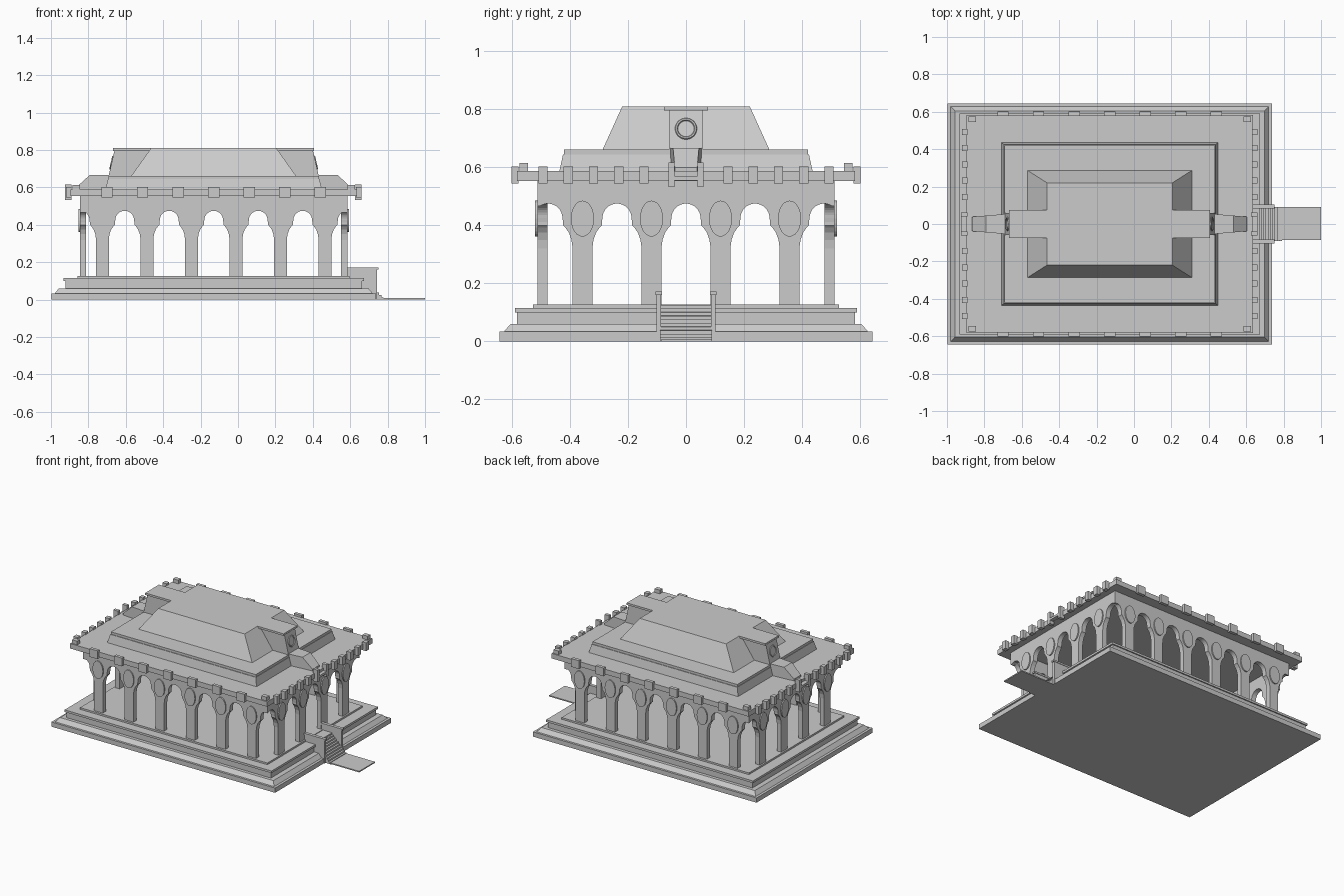
import bpy, bmesh
from math import sin, cos, pi, radians

if "Cube" in bpy.data.objects:
    bpy.data.objects.remove(bpy.data.objects["Cube"])

CX = -0.13                      # pavilion centre in x
HX, HY, T = 0.716, 0.512, 0.034  # arcade half sizes and wall thickness


def finish(name, bm):
    bmesh.ops.recalc_face_normals(bm, faces=bm.faces)
    me = bpy.data.meshes.new(name)
    bm.to_mesh(me)
    bm.free()
    ob = bpy.data.objects.new(name, me)
    bpy.context.collection.objects.link(ob)
    return ob


def frustum(name, hx0, hy0, z0, hx1, hy1, z1, cx=CX, cy=0):
    bm = bmesh.new()
    bmesh.ops.create_cube(bm, size=2)
    for v in bm.verts:
        hx, hy, z = (hx1, hy1, z1) if v.co.z > 0 else (hx0, hy0, z0)
        v.co = (cx + v.co.x * hx, cy + v.co.y * hy, z)
    return finish(name, bm)


def box(name, x0, x1, y0, y1, z0, z1):
    hx, hy = (x1 - x0) / 2, (y1 - y0) / 2
    return frustum(name, hx, hy, z0, hx, hy, z1, (x0 + x1) / 2, (y0 + y1) / 2)


def prism(name, pts, axis, a, b):
    """Extrude a (horizontal, z) outline along x or y from a to b."""
    bm = bmesh.new()
    put = (lambda p, d: (p[0], d, p[1])) if axis == 'y' else (lambda p, d: (d, p[0], p[1]))
    f = bm.faces.new([bm.verts.new(put(p, a)) for p in pts])
    ext = bmesh.ops.extrude_face_region(bm, geom=[f])
    for v in ext['geom']:
        if isinstance(v, bmesh.types.BMVert):
            if axis == 'y':
                v.co.y = b
            else:
                v.co.x = b
    bmesh.ops.triangulate(bm, faces=[f for f in bm.faces if len(f.verts) > 4])
    return finish(name, bm)


# stepped plinth
frustum("plinth_base", 0.868, 0.643, 0, 0.868, 0.643, 0.033)
frustum("plinth_slope", 0.85, 0.628, 0.033, 0.828, 0.605, 0.06)
frustum("plinth_wall", 0.793, 0.582, 0.06, 0.793, 0.582, 0.10)
frustum("plinth_cap", 0.803, 0.59, 0.10, 0.803, 0.59, 0.115)
frustum("floor", 0.727, 0.527, 0.115, 0.727, 0.527, 0.127)

# arcade walls with cusped arches
PITCH, ZB, ZT = 0.238, 0.125, 0.56
HALF = [(0.085, ZB), (0.085, 0.32), (0.081, 0.35), (0.072, 0.375), (0.06, 0.392), (0.052, 0.40), (0.052, 0.412)]
HALF += [(0.05 * cos(t * pi / 16), 0.425 + 0.05 * sin(t * pi / 16)) for t in range(9)]
ARCH = HALF + [(-u, z) for u, z in HALF[-2::-1]]


def arcade_outline(centres, end):
    run = [(c + u, z) for c in sorted(centres, reverse=True) for u, z in ARCH if abs(c + u) < end - 0.001]
    return [(-end, ZT), (end, ZT), (end, run[0][1])] + run + [(-end, run[-1][1])]


long_side = [(u + CX, z) for u, z in arcade_outline([PITCH * k for k in range(-3, 4)], HX)]
short_side = arcade_outline([PITCH * k for k in range(-2, 3)], HY)
for s, tag in ((-1, "a"), (1, "b")):
    prism("long_arcade_" + tag, long_side, 'y', s * HY, s * (HY - T))
    prism("short_arcade_" + tag, short_side, 'x', CX + s * HX, CX + s * (HX - T))

# oval medallions above each column
oval = [(0.04 * cos(k * pi / 12), 0.423 + 0.062 * sin(k * pi / 12)) for k in range(24)]
for s in (-1, 1):
    for k in range(6):
        x = CX + (k - 2.5) * PITCH
        prism("medallion_long", [(x + u, z) for u, z in oval], 'y', s * (HY - 0.01), s * (HY + 0.008))
    for k in range(4):
        y = (k - 1.5) * PITCH
        prism("medallion_short", [(y + u, z) for u, z in oval], 'x',
              CX + s * (HX - 0.01), CX + s * (HX + 0.008))

# eaves slab and edge blocks
EX, EY = 0.765, 0.583
frustum("eaves", EX, EY, 0.553, EX, EY, 0.588)
for s in (-1, 1):
    for k in range(-3, 4):
        x = CX + 0.19 * k
        y0, y1 = sorted((s * (EY - 0.005), s * 0.601))
        box("eave_block_long", x - 0.03, x + 0.03, y0, y1, 0.545, 0.603)
    x0, x1 = sorted((CX + s * (EX - 0.005), CX + s * 0.79))
    for t in (-1, 1):
        for k in range(5):
            y = t * (0.145 + 0.087 * k)
            box("eave_block_short", x0, x1, y - 0.016, y + 0.016, 0.545, 0.603)
        # spout cheeks and corner blocks
        box("spout_cheek", x0 - 0.005, x1, t * 0.05 - 0.011, t * 0.05 + 0.011, 0.532, 0.617)
        frustum("corner_block", 0.02, 0.015, 0.585, 0.02, 0.015, 0.614, CX + s * 0.735, t * 0.56)
    box("spout_floor", x0 - 0.005, x1, -0.045, 0.045, 0.555, 0.57)

# upper roof tiers
frustum("roof_tier", 0.58, 0.437, 0.585, 0.565, 0.424, 0.645)
frustum("roof_tier_cap", 0.562, 0.42, 0.645, 0.562, 0.42, 0.662)
frustum("hipped_roof", 0.442, 0.288, 0.66, 0.335, 0.22, 0.81)

# dormers through the hip, with top slab, round window and chute
frustum("dormer_body", 0.562, 0.058, 0.66, 0.53, 0.058, 0.80)
frustum("dormer_slab", 0.537, 0.076, 0.796, 0.537, 0.076, 0.81)
for s in (-1, 1):
    bpy.ops.mesh.primitive_torus_add(major_segments=24, minor_segments=6, major_radius=0.033, minor_radius=0.005,
                                     location=(CX + s * 0.546, 0, 0.733),
                                     rotation=(0, radians(90 - s * 13), 0))
    ring = bpy.context.object
    ring.name = "dormer_window"
    bpy.ops.object.shade_smooth_by_angle()
    chute = [(0.54, 0.58), (0.54, 0.667), (0.662, 0.667), (0.735, 0.60), (0.735, 0.58)]
    ob = prism("roof_chute", [(CX + s * u, z) for u, z in chute], 'y', -0.055, 0.055)
    for v in ob.data.vertices:      # narrow towards the eave
        v.co.y *= 1 - 0.3 * (abs(v.co.x - CX) - 0.54) / 0.195

# entrance stairs, cheek walls and landing pad
N = 10
steps = [(0.60, 0), (0.60, 0.125)]
for i in range(N):
    x = 0.67 + 0.012 * i
    steps += [(x, 0.125 * (N - i) / N), (x, 0.125 * (N - i - 1) / N + 0.001)]
steps += [(0.79, 0.001), (0.79, 0)]
prism("stairs", steps, 'y', -0.09, 0.09)
for s in (-1, 1):
    y0, y1 = sorted((s * 0.086, s * 0.102))
    box("stair_cheek", 0.585, 0.742, y0, y1, 0, 0.162)
    box("stair_cheek_cap", 0.583, 0.75, y0 - 0.003, y1 + 0.003, 0.16, 0.172)
box("landing_pad", 0.74, 1.0, -0.085, 0.09, 0, 0.008)
